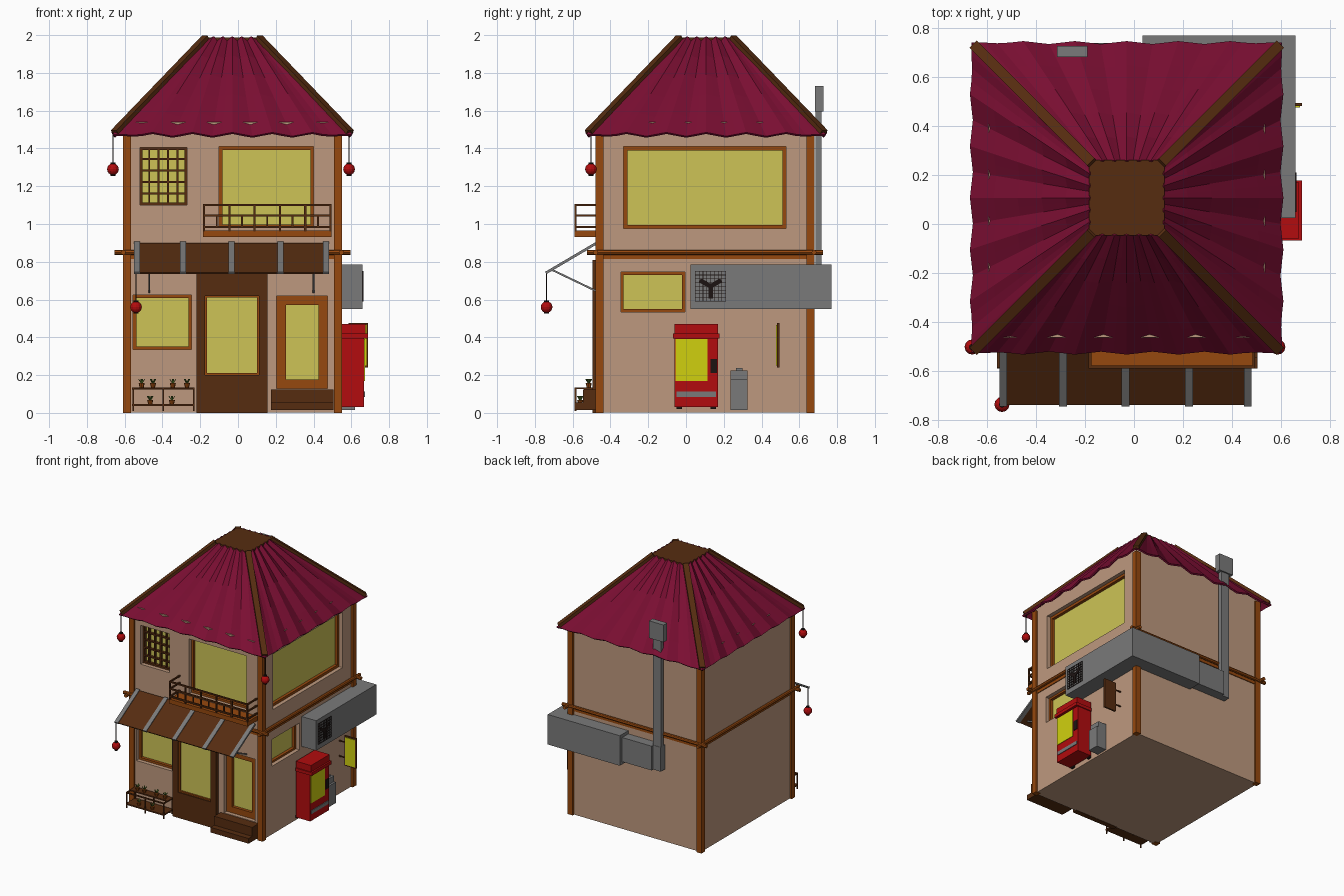
import bpy, bmesh, math
from mathutils import Vector, Matrix

if "Cube" in bpy.data.objects:
    bpy.data.objects.remove(bpy.data.objects["Cube"])


def mat(name, r, g, b):
    m = bpy.data.materials.new(name)
    m.diffuse_color = [(c / 255 / 12.92 if c < 11 else ((c / 255 + 0.055) / 1.055) ** 2.4) for c in (r, g, b)] + [1]
    m.use_nodes = True
    m.node_tree.nodes["Principled BSDF"].inputs["Base Color"].default_value = m.diffuse_color
    return m


TAN = mat("tan_plaster", 190, 153, 126)
ROOF = mat("crimson_roof", 122, 14, 50)
GLASS = mat("pale_yellow_glass", 205, 196, 86)
YELLOW = mat("bright_yellow", 208, 208, 15)
ORANGE = mat("orange_wood", 150, 72, 14)
BROWN = mat("dark_wood", 86, 44, 16)
GREY = mat("grey_metal", 122, 122, 122)
RED = mat("red_paint", 178, 12, 14)
BLACK = mat("black", 28, 20, 18)
GREEN = mat("leaf_green", 80, 110, 40)


def box(bm, p, q):
    p, q = Vector(p), Vector(q)
    s = [abs(v) for v in q - p]
    bmesh.ops.create_cube(bm, size=1, matrix=Matrix.Translation((p + q) / 2) @ Matrix.Diagonal((*s, 1)))


def beam(bm, p, q, w, h=None, sides=4):
    """Bar from p to q: rectangular w by h, or round with diameter w."""
    p, q = Vector(p), Vector(q)
    d = q - p
    z = d.normalized()
    x = z.cross((0, 0, 1))
    x = x.normalized() if x.length > 1e-4 else Vector((1, 0, 0))
    rot = Matrix((x, z.cross(x), z)).transposed().to_4x4()
    m = Matrix.Translation((p + q) / 2) @ rot
    if sides == 4:
        bmesh.ops.create_cube(bm, size=1, matrix=m @ Matrix.Diagonal((w, h or w, d.length, 1)))
    else:
        bmesh.ops.create_cone(bm, cap_ends=True, segments=sides, radius1=w / 2, radius2=w / 2,
                              depth=d.length, matrix=m)


def finish(name, bm, m):
    me = bpy.data.meshes.new(name)
    bm.to_mesh(me)
    bm.free()
    me.materials.append(m)
    ob = bpy.data.objects.new(name, me)
    bpy.context.collection.objects.link(ob)
    return ob


def part(name, m, boxes=(), beams=()):
    bm = bmesh.new()
    for b in boxes:
        box(bm, *b)
    for b in beams:
        beam(bm, *b)
    return finish(name, bm, m)


X0, X1, Y0, Y1 = -0.595, 0.535, -0.465, 0.665   # wall planes
CX, CY = -0.03, 0.107


def P(side, a, d, z):
    """Point on a wall: a along it, d outwards."""
    return (a, Y0 - d, z) if side == "front" else (X1 + d, a, z)


def ring(side, a0, a1, z0, z1, t, d0, d1):
    return [(P(side, a, d0, b), P(side, c, d1, e)) for a, c, b, e in (
        (a0, a0 + t, z0, z1), (a1 - t, a1, z0, z1), (a0 + t, a1 - t, z0, z0 + t), (a0 + t, a1 - t, z1 - t, z1))]


# walls with recessed window openings
walls = part("walls", TAN, [((X0, Y0, 0.002), (X1, Y1, 1.54))])
windows = [("upper_front_window", "front", -0.10, 0.40, 0.98, 1.41, 0.017, ORANGE),
           ("lattice_window", "front", -0.52, -0.27, 1.10, 1.405, 0.014, BROWN),
           ("lower_front_window", "front", -0.555, -0.245, 0.335, 0.625, 0.017, ORANGE),
           ("side_door", "front", 0.205, 0.475, 0.13, 0.62, 0.048, ORANGE),
           ("upper_side_window", "right", -0.33, 0.53, 0.975, 1.41, 0.02, ORANGE),
           ("lower_side_window", "right", -0.345, -0.005, 0.535, 0.745, 0.015, ORANGE)]
cutter = part("window_cutter", TAN, [(P(s, a, -0.06, z), P(s, b, 0.05, y)) for _, s, a, b, z, y, _, _ in windows])
cutter.hide_render = True
mod = walls.modifiers.new("openings", "BOOLEAN")
mod.operation, mod.object, mod.solver = "DIFFERENCE", cutter, "EXACT"
bpy.context.view_layer.objects.active = walls
bpy.ops.object.modifier_apply(modifier="openings")
bpy.data.objects.remove(cutter)
for n, s, a, b, z, y, t, m in windows:
    part(n + "_frame", m, ring(s, a, b, z, y, t, -0.062, -0.03))
    part(n + "_glass", GLASS, [(P(s, a + t, -0.062, z + t), P(s, b - t, -0.053, y - t))])
part("window_lattice", BROWN,
     [(P("front", -0.52 + 0.25 * i / 5 - 0.005, -0.05, 1.11), P("front", -0.52 + 0.25 * i / 5 + 0.005, -0.03, 1.40)) for i in range(1, 5)]
     + [(P("front", -0.51, -0.05, 1.10 + 0.061 * i - 0.005), P("front", -0.28, -0.03, 1.10 + 0.061 * i + 0.005)) for i in range(1, 5)])

# main entrance, standing proud of the wall
part("entrance_panel", BROWN, [(P("front", -0.22, -0.01, 0), P("front", -0.175, 0.03, 0.81)),
                               (P("front", 0.11, -0.01, 0), P("front", 0.155, 0.03, 0.81)),
                               (P("front", -0.175, -0.01, 0), P("front", 0.11, 0.03, 0.2)),
                               (P("front", -0.175, -0.01, 0.62), P("front", 0.11, 0.03, 0.81))])
part("entrance_frame", ORANGE, ring("front", -0.175, 0.11, 0.2, 0.62, 0.01, -0.005, 0.02))
part("entrance_glass", GLASS, [(P("front", -0.165, -0.002, 0.21), P("front", 0.10, 0.007, 0.61))])

# corner posts and belt beams
part("corner_posts", ORANGE, [((x, y, 0), (x + 0.043, y + 0.043, 1.5))
                              for x in (-0.61, 0.507) for y in (-0.48, 0.637)])
part("belt_beams", ORANGE,
     [((X0 - 0.006, Y0 - 0.006, 0.815), (X1 + 0.006, Y1 + 0.006, 0.838))],
     [((-0.655, y, 0.85), (0.595, y, 0.85), 0.027, None, 8) for y in (-0.478, 0.678)]
     + [((x, -0.525, 0.85), (x, 0.725, 0.85), 0.027, None, 8) for x in (-0.608, 0.548)])

# pleated roof: rings of a shrinking square with ripples
bm = bmesh.new()
cols, rows = 24, 5
rings = []
for r in range(rows + 1):
    s = r / rows
    half = 0.635 * (1 - s) + 0.15 * s
    loop = []
    for k in range(4):
        for i in range(cols):
            u = i / cols
            wave = math.cos(2 * math.pi * 6 * u) * min(1, 6 * u, 6 * (1 - u))
            amp = 0.010 - 0.003 * s
            v = Vector(((2 * u - 1) * half, -half - wave * amp * 0.6, 1.475 + 0.512 * s + wave * amp))
            v = Matrix.Rotation(k * math.pi / 2, 3, "Z") @ v
            loop.append(bm.verts.new(v + Vector((CX, CY, 0))))
    rings.append(loop)
for a, b in zip(rings, rings[1:]):
    for i in range(len(a)):
        j = (i + 1) % len(a)
        bm.faces.new((a[i], a[j], b[j], b[i]))
roof = finish("pleated_roof", bm, ROOF)
sol = roof.modifiers.new("thickness", "SOLIDIFY")
sol.thickness, sol.offset = 0.012, -1
part("roof_hips", BROWN, (), [((CX + i * 0.622, CY + j * 0.622, 1.484), (CX + i * 0.14, CY + j * 0.14, 1.985), 0.042, 0.03)
                              for i in (-1, 1) for j in (-1, 1)])
bm = bmesh.new()
box(bm, (CX - 0.155, CY - 0.155, 1.95), (CX + 0.155, CY + 0.155, 1.988))
bmesh.ops.bevel(bm, geom=[e for e in bm.edges if abs(e.verts[0].co.z - e.verts[1].co.z) > 0.01],
                offset=0.03, segments=1, affect="EDGES")
finish("roof_cap", bm, BROWN)

# balcony
part("balcony_floor", ORANGE, [((-0.185, -0.59, 0.93), (0.495, Y0, 0.965))])
rail = []
for z in (1.10, 1.045, 0.985):
    rail += [((-0.185, -0.585, z), (0.495, -0.585, z), 0.011)]
    rail += [((x, -0.59, z), (x, Y0, z), 0.011) for x in (-0.18, 0.49)]
rail += [((-0.18 + 0.67 * i / 5, -0.585, 0.96), (-0.18 + 0.67 * i / 5, -0.585, 1.105), 0.011) for i in range(6)]
rail += [((-0.113 + 0.134 * i, -0.585, 0.985), (-0.113 + 0.134 * i, -0.585, 1.045), 0.009) for i in range(5)]
part("balcony_railing", BROWN, (), rail)

# awning with metal ribs and struts
part("awning", BROWN, (), [((-0.035, -0.738, 0.74), (-0.035, -0.475, 0.895), 1.02, 0.008)])
part("awning_ribs", GREY, (), [((x, -0.742, 0.741), (x, -0.472, 0.900), 0.032, 0.014)
                               for x in (-0.535, -0.29, -0.035, 0.225, 0.465)])
part("awning_struts", GREY, (), [((x, -0.705, 0.755), (x, Y0, 0.64), 0.01) for x in (-0.47, 0.40)])

# hanging lanterns
for x, y, z, top in ((-0.662, -0.503, 1.29, 1.48), (0.588, -0.503, 1.29, 1.48), (-0.54, -0.738, 0.56, 0.745)):
    bm = bmesh.new()
    bmesh.ops.create_uvsphere(bm, u_segments=12, v_segments=8, radius=0.031, matrix=Matrix.Translation((x, y, z)))
    finish("lantern", bm, RED)
    part("lantern_cord", BLACK, (), [((x, y, z + 0.02), (x, y, top), 0.005),
                                     ((x, y, z + 0.026), (x, y, z + 0.036), 0.026, None, 8),
                                     ((x, y, z - 0.035), (x, y, z - 0.026), 0.026, None, 8)])

# steps to the side door
part("door_steps", BROWN, [((0.205, -0.59, 0.015), (0.475, Y0, 0.055)), ((0.175, -0.545, 0.015), (0.505, Y0, 0.125)),
                           ((0.175, -0.59, 0.015), (0.205, Y0, 0.055)), ((0.475, -0.59, 0.015), (0.505, Y0, 0.055))])

# plant rack with flower pots
part("plant_rack", BROWN,
     [((-0.56, -0.54, 0.125), (-0.23, -0.475, 0.135)), ((-0.56, -0.59, 0.036), (-0.23, -0.475, 0.046))],
     [((x, y, 0.01), (x, y, 0.135), 0.009) for x in (-0.555, -0.395, -0.235) for y in (-0.585, -0.48)]
     + [((-0.56, -0.585, 0.13), (-0.23, -0.585, 0.13), 0.009)]
     + [((x, -0.585, 0.13), (x, -0.48, 0.13), 0.009) for x in (-0.555, -0.235)])
pots, leaves = bmesh.new(), bmesh.new()
for x, y, z in ((-0.51, -0.515, 0.135), (-0.45, -0.515, 0.135), (-0.345, -0.515, 0.135), (-0.27, -0.515, 0.135),
                (-0.465, -0.56, 0.046), (-0.35, -0.56, 0.046)):
    bmesh.ops.create_cone(pots, cap_ends=True, segments=8, radius1=0.011, radius2=0.016, depth=0.022,
                          matrix=Matrix.Translation((x, y, z + 0.011)))
    for k in range(4):
        a = k * math.pi / 2 + x * 9
        beam(leaves, (x, y, z + 0.02), (x + 0.016 * math.cos(a), y + 0.016 * math.sin(a), z + 0.043), 0.009, 0.004)
finish("flower_pots", pots, ORANGE)
finish("plants", leaves, GREEN)

# ventilation duct round the back corner, with flue
part("duct", GREY, [((X1 - 0.01, 0.025, 0.55), (0.66, 0.77, 0.785)), ((0.035, Y1 - 0.01, 0.55), (0.66, 0.77, 0.785)),
                    ((-0.22, Y1 - 0.01, 0.57), (0.035, 0.74, 0.76))])
part("flue", GREY, [((-0.285, 0.685, 0.57), (-0.215, 0.717, 1.62)), ((-0.285, Y1 - 0.01, 0.57), (-0.215, 0.72, 0.76)),
                    ((-0.315, 0.683, 1.595), (-0.19, 0.728, 1.73))])
fy, fz = 0.13, 0.67
part("fan_grille", BLACK,
     [((0.659, fy - 0.08 + 0.02 * i - 0.0015, fz - 0.08), (0.664, fy - 0.08 + 0.02 * i + 0.0015, fz + 0.08)) for i in range(9)]
     + [((0.659, fy - 0.08, fz - 0.08 + 0.02 * i - 0.0015), (0.664, fy + 0.08, fz - 0.08 + 0.02 * i + 0.0015)) for i in range(9)])
part("fan_blades", BLACK, (), [((0.662, fy, fz), (0.662, fy + 0.065 * math.cos(a), fz + 0.065 * math.sin(a)), 0.005, 0.024)
                               for a in (math.pi / 6, 5 * math.pi / 6, 1.5 * math.pi)])

# vending machine
part("vending_machine", RED, [((X1 + 0.01, -0.06, 0.03), (0.668, 0.17, 0.40)), ((X1 + 0.01, -0.06, 0.42), (0.675, 0.17, 0.47)),
                              ((X1 + 0.01, -0.068, 0.395), (0.688, 0.178, 0.42))])
part("vending_display", YELLOW, [((0.665, -0.055, 0.17), (0.672, 0.115, 0.39))])
part("vending_slot", BLACK, [((0.665, 0.13, 0.21), (0.673, 0.165, 0.285))])
part("vending_tray", GREY, [((0.665, -0.05, 0.085), (0.673, 0.16, 0.112))])
part("vending_feet", BLACK, [((X1, y, 0.02), (0.55, y + 0.03, 0.04)) for y in (-0.05, 0.13)])

# litter bin
part("litter_bin", GREY, [((X1, 0.235, 0.015), (0.62, 0.325, 0.18)), ((X1, 0.235, 0.18), (0.605, 0.325, 0.225)),
                          ((X1 + 0.01, 0.265, 0.225), (0.59, 0.30, 0.237))])

# projecting sign
part("sign_board", BROWN, [((0.585, 0.482, 0.24), (0.688, 0.494, 0.475))])
part("sign_face", YELLOW, [((0.594, 0.477, 0.25), (0.679, 0.483, 0.465))])
part("sign_brackets", BROWN, (), [((X1 - 0.01, 0.488, z), (0.60, 0.488, z), 0.008) for z in (0.30, 0.42)])
